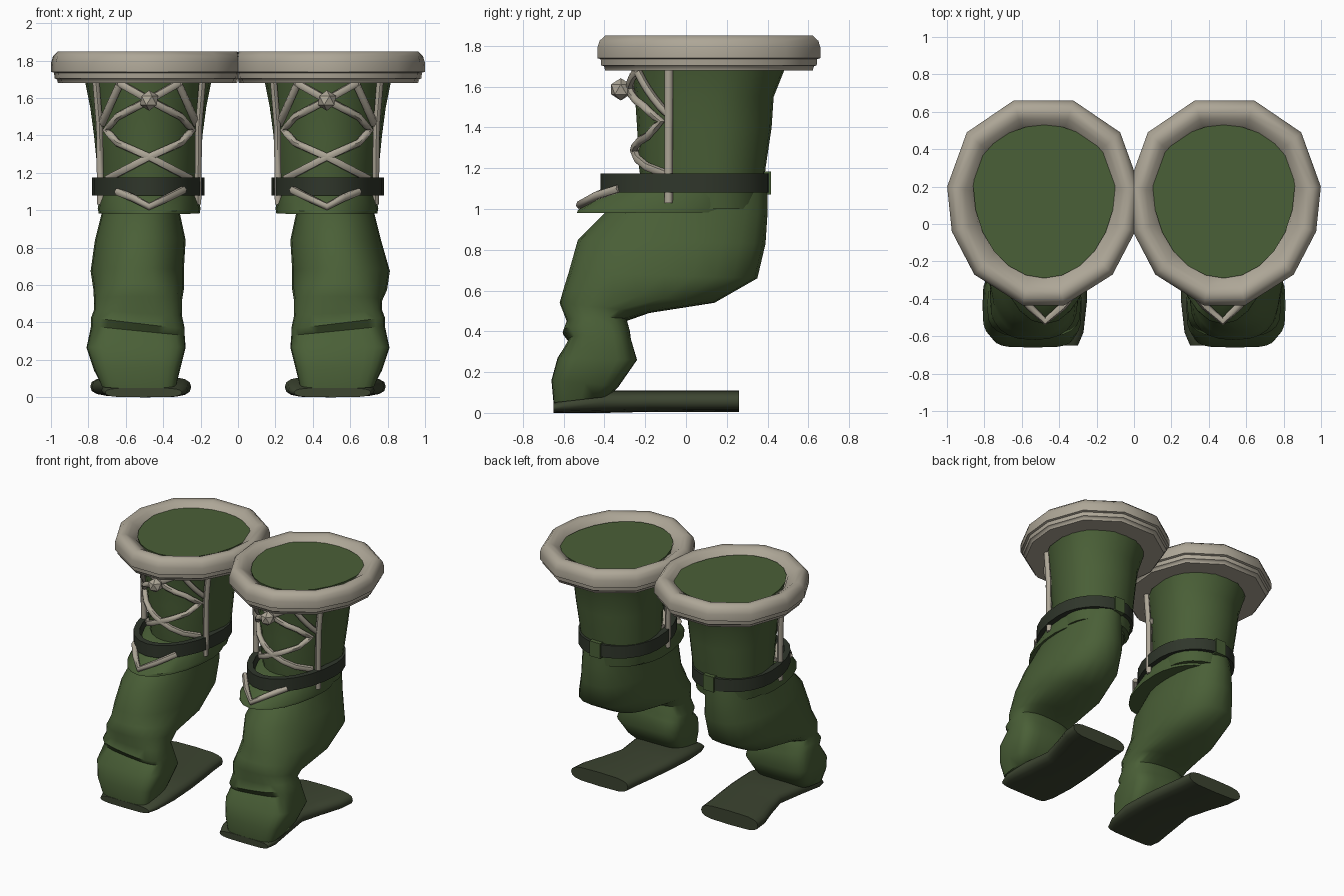
import bpy, bmesh, math
from mathutils import Vector

if "Cube" in bpy.data.objects:
    bpy.data.objects.remove(bpy.data.objects["Cube"])


def material(name, rgb):
    m = bpy.data.materials.new(name)
    m.diffuse_color = (*rgb, 1)
    m.use_nodes = True
    m.node_tree.nodes["Principled BSDF"].inputs["Base Color"].default_value = m.diffuse_color
    return m


GREEN = material("green cloth", (0.068, 0.115, 0.038))
BEIGE = material("beige fur", (0.42, 0.382, 0.308))
BELT = material("dark belt", (0.029, 0.037, 0.024))
SOLE = material("sole green", (0.045, 0.058, 0.03))


def finish(ob, mat, angle=40):
    ob.data.materials.append(mat)
    bpy.ops.object.select_all(action='DESELECT')
    ob.select_set(True)
    bpy.context.view_layer.objects.active = ob
    if ob.type == 'CURVE':
        bpy.ops.object.convert(target='MESH')
    bpy.ops.object.shade_smooth_by_angle(angle=math.radians(angle))


def loft(name, rings, mat, s, closed=False, angle=40):
    """Skin a list of rings; closed joins the last ring to the first, else ends are capped."""
    bm = bmesh.new()
    rows = [[bm.verts.new((s * p[0], p[1], p[2])) for p in r] for r in rings]
    n = len(rows[0])
    pairs = list(zip(rows, rows[1:])) + ([(rows[-1], rows[0])] if closed else [])
    for a, b in pairs:
        for i in range(n):
            j = (i + 1) % n
            bm.faces.new((a[i], a[j], b[j], b[i]))
    if not closed:
        bm.faces.new(rows[0])
        bm.faces.new(rows[-1])
    bmesh.ops.recalc_face_normals(bm, faces=bm.faces)
    me = bpy.data.meshes.new(name)
    bm.to_mesh(me)
    bm.free()
    ob = bpy.data.objects.new(name, me)
    bpy.context.collection.objects.link(ob)
    finish(ob, mat, angle)


def spow(v, p):
    return math.copysign(abs(v) ** p, v)


def ring(x0, x1, fy, fz, by, bz, power=1.0, widest=0.5, tilt=0.0, n=24):
    """Egg-shaped ring through a front point and a back point."""
    f, b = Vector((0, fy, fz)), Vector((0, by, bz))
    m = f.lerp(b, widest)
    cx, w = (x0 + x1) / 2, (x1 - x0) / 2
    out = []
    for i in range(n):
        t = 2 * math.pi * i / n
        v, dx = spow(math.cos(t), power), w * spow(math.sin(t), power)
        p = m.lerp(b if v > 0 else f, abs(v))
        out.append((cx + dx, p.y, p.z + tilt * dx))
    return out


# z, x min, x max, y front, y back of the upper shaft
SHAFT = [(1.00, .23, .73, -.20, .37), (1.2, .20, .75, -.23, .39), (1.4, .19, .77, -.24, .42),
         (1.55, .17, .79, -.25, .43), (1.7, .14, .82, -.27, .49), (1.815, .10, .86, -.29, .53)]

# x min, x max, front y z, back y z, squareness, fold tilt of the lower leg and foot
LEG = [(.33, .73, -.65, .05, -.38, .08, .45, 0), (.31, .77, -.66, .16, -.33, .13, .45, 0),
       (.28, .81, -.63, .27, -.24, .26, .5, 0), (.285, .785, -.575, .355, -.27, .36, .6, .1),
       (.285, .785, -.605, .395, -.275, .40, .65, .12), (.30, .77, -.585, .45, -.29, .455, .75, .06),
       (.30, .77, -.62, .54, -.18, .49, .8, 0), (.29, .785, -.60, .61, .14, .54, .8, 0),
       (.29, .80, -.575, .69, .35, .66, .85, 0), (.28, .765, -.53, .85, .39, .83, .9, 0),
       (.31, .73, -.40, .98, .40, .98, .9, 0), (.31, .715, -.30, 1.08, .40, 1.08, 1, 0)]

# fur trim outline (half) and its stepped section as scale, z
FUR = [(.16, .66), (.41, .49), (.515, .20), (.49, -.04), (.37, -.27), (.11, -.435)]
FUR_SECTION = [(.72, 1.80), (.815, 1.835), (.86, 1.85), (.93, 1.85), (.98, 1.825), (1, 1.79),
               (1, 1.74), (.97, 1.735), (.965, 1.705), (.94, 1.70), (.93, 1.68), (.66, 1.68)]

# y, x min, x max, z min, z max of the sole
SOLE_ROWS = [(-.65, .30, .71, 0, .05), (-.58, .27, .73, 0, .075), (-.40, .25, .71, 0, .11),
             (-.18, .26, .68, .005, .11), (0, .28, .73, .005, .11), (.15, .30, .78, .005, .11),
             (.26, .31, .79, .005, .11)]


def shaft_front(x, z):
    """y of the front of the shaft at x, z."""
    for a, b in zip(SHAFT, SHAFT[1:]):
        if z <= b[0]:
            break
    k = (z - a[0]) / (b[0] - a[0])
    x0, x1, f, bk = [a[i] + k * (b[i] - a[i]) for i in range(1, 5)]
    r = max(-.97, min(.97, (x - (x0 + x1) / 2) / ((x1 - x0) / 2)))
    m = f + .6 * (bk - f)
    return m - (m - f) * math.sqrt(1 - r * r)


def cords(name, paths, s, radius):
    cu = bpy.data.curves.new(name, 'CURVE')
    cu.dimensions = '3D'
    cu.bevel_depth = radius
    cu.bevel_resolution = 1
    cu.use_fill_caps = True
    for path in paths:
        sp = cu.splines.new('POLY')
        sp.points.add(len(path) - 1)
        for q, p in zip(sp.points, path):
            q.co = (s * p[0], p[1], p[2], 1)
    ob = bpy.data.objects.new(name, cu)
    bpy.context.collection.objects.link(ob)
    finish(ob, BEIGE, 60)


def on_shaft(points, steps=5):
    """Lay an x, z polyline onto the front of the shaft."""
    out = []
    for (xa, za), (xb, zb) in zip(points, points[1:]):
        for i in range(steps + (points[-1] == (xb, zb))):
            x, z = xa + (xb - xa) * i / steps, za + (zb - za) * i / steps
            out.append((x, shaft_front(x, z) - .02, z))
    return out


for side, s in (("right", 1), ("left", -1)):
    # cloth leg and shaft; the knee bulges a little more on the right
    knee = .012 * s
    loft(side + "_lower_leg",
         [ring(r[0], r[1] + knee * (r[1] == .80 or r[1] == .785 and r[3] > .6), *r[2:7], tilt=r[7])
          for r in LEG], GREEN, s, angle=55)
    loft(side + "_shaft", [ring(x0, x1, f, z, b, z, widest=.6) for z, x0, x1, f, b in SHAFT], GREEN, s)

    # flared cuff under the belt
    loft(side + "_cuff", [ring(.205, .745, -.535, .98, .33, .985, widest=.6),
                          ring(.20, .75, -.53, .995, .345, 1.02, widest=.6),
                          ring(.22, .735, -.40, 1.08, .375, 1.09, widest=.6),
                          ring(.22, .74, -.34, 1.12, .385, 1.13, widest=.6)], GREEN, s)

    # belt band and the loop at its back
    loft(side + "_belt", [ring(.18 + d, .78 - d, -.42 + d, z, .41 - d, z, widest=.6)
                          for d, z in ((0, 1.08), (0, 1.175), (.045, 1.175), (.045, 1.08))],
         BELT, s, closed=True)
    loft(side + "_belt_loop", [[(.48 + dx, y, z) for dx, y in
                                ((-.045, .36), (.045, .36), (.045, .418), (-.045, .418))]
                               for z in (1.07, 1.185)], GREEN, s)

    # stepped fur trim, the two trims just overlap in the middle
    outline = FUR + [(-x, y) for x, y in reversed(FUR)]
    loft(side + "_fur_trim", [[(.484 + x * k, .115 + (y - .115) * k, z)
                               for x, y in outline] for k, z in FUR_SECTION],
         BEIGE, s, closed=True, angle=55)

    # sole
    rows = []
    for y, x0, x1, z0, z1 in SOLE_ROWS:
        rows.append([((x0 + x1) / 2 + (x1 - x0) / 2 * spow(math.cos(t), .45), y,
                      (z0 + z1) / 2 + (z1 - z0) / 2 * spow(math.sin(t), .8))
                     for t in [2 * math.pi * i / 16 for i in range(16)]])
    loft(side + "_sole", rows, SOLE, s, angle=60)

    # crossed laces, side cords and the pointed cord on the cuff
    laces = []
    for m in (1, -1):
        laces.append(on_shaft([(.475 + m * dx, z) for dx, z in
                               ((.16, 1.68), (0, 1.59), (-.17, 1.50), (-.23, 1.43), (-.17, 1.36),
                                (0, 1.285), (.22, 1.17))], 3))
        laces.append(on_shaft([(.475 + m * .16, 1.67), (.475 + m * .255, 1.46)]))
        laces.append([(.475 + m * dx, -.085, z) for dx, z in
                      ((.285, 1.69), (.265, 1.45), (.262, 1.2), (.26, 1.03))])
    laces.append([(.29, -.33, 1.11), (.38, -.44, 1.065), (.475, -.52, 1.02),
                  (.56, -.44, 1.065), (.645, -.33, 1.10)])
    cords(side + "_laces", laces, s, .021)

    # lace button
    bpy.ops.mesh.primitive_ico_sphere_add(subdivisions=1, radius=.055,
                                          location=(s * .475, -.32, 1.587))
    button = bpy.context.object
    button.name = side + "_button"
    finish(button, BEIGE, 30)
